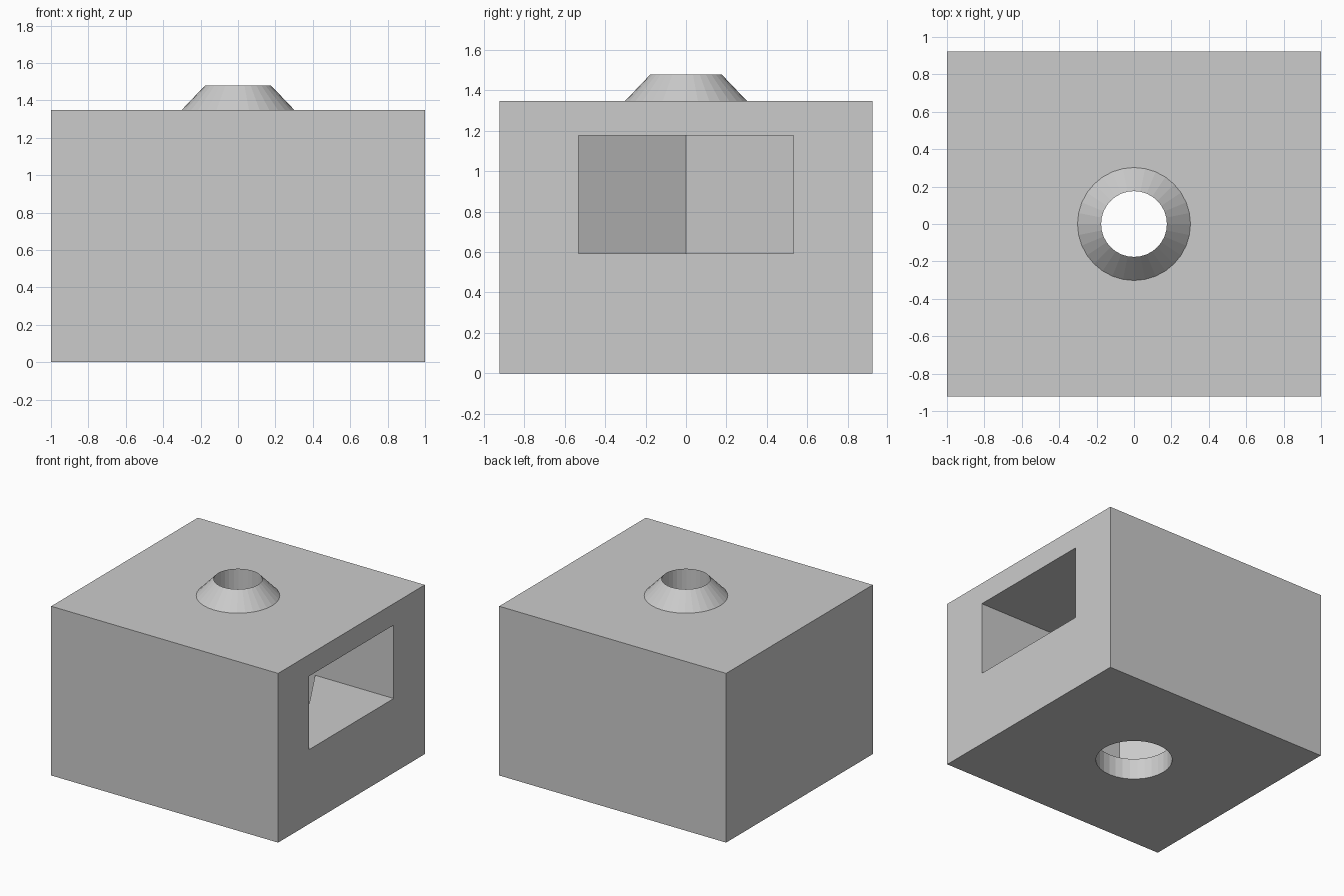
import bpy
import math

if "Cube" in bpy.data.objects:
    bpy.data.objects.remove(bpy.data.objects["Cube"], do_unlink=True)

# Main dimensions
HALF_X, HALF_Y, TOP = 1.0, 0.923, 1.348
RIM_Z, BORE_R, COLLAR_R = 1.48, 0.176, 0.302
FLOOR, SLOT_FLOOR, CEILING = 0.168, 0.592, 1.177
APOTHEM = 0.532
SIDES = 32

grey = bpy.data.materials.new("light_grey")
grey.use_nodes = True
colour = (0.6, 0.6, 0.6, 1)
grey.diffuse_color = colour
grey.node_tree.nodes["Principled BSDF"].inputs["Base Color"].default_value = colour


def finish(name):
    obj = bpy.context.object
    obj.name = name
    obj.data.materials.append(grey)
    return obj


def box(name, x0, x1, half_y, z0, z1):
    bpy.ops.mesh.primitive_cube_add(size=1, location=((x0 + x1) / 2, 0, (z0 + z1) / 2))
    obj = finish(name)
    obj.scale = (x1 - x0, 2 * half_y, z1 - z0)
    bpy.ops.object.transform_apply(location=True, scale=True)
    return obj


def column(name, r0, r1, z0, z1, sides=SIDES, turn=0):
    bpy.ops.mesh.primitive_cone_add(vertices=sides, radius1=r0, radius2=r1, depth=z1 - z0,
                                    location=(0, 0, (z0 + z1) / 2), rotation=(0, 0, turn))
    bpy.ops.object.transform_apply(location=True, rotation=True)
    return finish(name)


def combine(target, other, operation):
    mod = target.modifiers.new(other.name, "BOOLEAN")
    mod.operation, mod.object, mod.solver = operation, other, "EXACT"
    bpy.ops.object.select_all(action="DESELECT")
    bpy.context.view_layer.objects.active = target
    target.select_set(True)
    bpy.ops.object.modifier_apply(modifier=mod.name)
    bpy.data.objects.remove(other, do_unlink=True)


# Solid block with a conical collar running through its top
block = box("housing_block", -HALF_X, HALF_X, HALF_Y, 0, TOP)
slope = (COLLAR_R - BORE_R) / (RIM_Z - TOP)
extra = 0.05
collar = column("collar", COLLAR_R + slope * extra, BORE_R - slope * extra,
                TOP - extra, RIM_Z + extra)
combine(block, collar, "UNION")

# Hexagonal chamber with a vertex towards each side
hexagon_r = APOTHEM / math.cos(math.pi / 6)
chamber = column("chamber_cutter", hexagon_r, hexagon_r, FLOOR, CEILING, 6, math.pi / 6)
if max(v.co.x for v in chamber.data.vertices) < hexagon_r - 0.01:
    chamber.rotation_euler.z = math.pi / 6
combine(block, chamber, "DIFFERENCE")

# Side slot leading into the chamber
combine(block, box("slot_cutter", 0, HALF_X + 0.2, APOTHEM, SLOT_FLOOR, CEILING), "DIFFERENCE")

# Narrow bore through the collar and wide hole through the base
middle = (FLOOR + CEILING) / 2
combine(block, column("bore_cutter", BORE_R, BORE_R, middle, RIM_Z + 0.2), "DIFFERENCE")
combine(block, column("base_hole_cutter", 0.278, 0.278, -0.2, middle), "DIFFERENCE")

# One flat colour and flat faces throughout
block.data.materials.clear()
block.data.materials.append(grey)
for face in block.data.polygons:
    face.material_index = 0
    face.use_smooth = False
